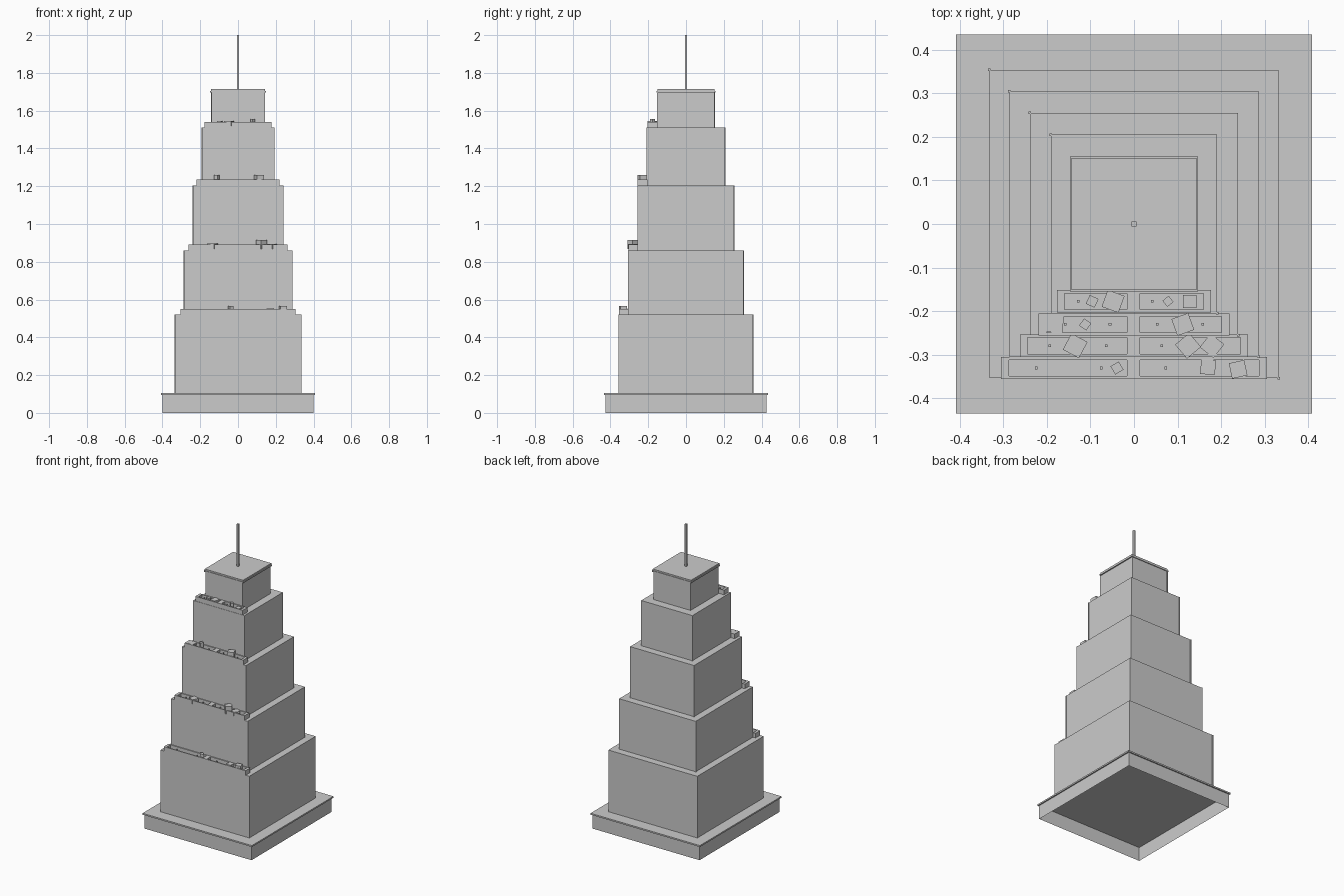
import bpy, bmesh, math
from mathutils import Matrix

if "Cube" in bpy.data.objects:
    bpy.data.objects.remove(bpy.data.objects["Cube"])

grey = bpy.data.materials.new("light_grey")
grey.diffuse_color = (0.6, 0.6, 0.6, 1)
grey.use_nodes = True
grey.node_tree.nodes["Principled BSDF"].inputs["Base Color"].default_value = grey.diffuse_color


def add_box(bm, x0, x1, y0, y1, z0, z1, turn=0, bottom=True):
    """Add a box to a bmesh, turned about its own upright axis."""
    m = (Matrix.Translation(((x0 + x1) / 2, (y0 + y1) / 2, (z0 + z1) / 2))
         @ Matrix.Rotation(math.radians(turn), 4, 'Z')
         @ Matrix.Diagonal((x1 - x0, y1 - y0, z1 - z0, 1)))
    verts = bmesh.ops.create_cube(bm, size=1, matrix=m)["verts"]
    if not bottom:
        faces = {f for v in verts for f in v.link_faces}
        low = [f for f in faces if all(abs(v.co.z - z0) < 1e-5 for v in f.verts)]
        bmesh.ops.delete(bm, geom=low, context='FACES_ONLY')


def finish(name, bm):
    me = bpy.data.meshes.new(name)
    bm.to_mesh(me)
    bm.free()
    me.materials.append(grey)
    ob = bpy.data.objects.new(name, me)
    bpy.context.collection.objects.link(ob)
    return ob


def block(name, hx, hy, z0, z1, bottom=True):
    bm = bmesh.new()
    add_box(bm, -hx, hx, -hy, hy, z0, z1, 0, bottom)
    return finish(name, bm)


# Plinth, open underneath, with a thin overhanging trim
block("plinth", 0.40, 0.427, 0, 0.094, bottom=False)
block("plinth_trim", 0.408, 0.435, 0.094, 0.104)

# Stepped tower tiers: half width, half depth, bottom, top
tiers = [(0.332, 0.354, 0.104, 0.52), (0.286, 0.305, 0.52, 0.86),
         (0.239, 0.255, 0.86, 1.205), (0.191, 0.205, 1.205, 1.51),
         (0.139, 0.150, 1.51, 1.697)]
for i, (hx, hy, z0, z1) in enumerate(tiers, 1):
    block(f"tier_{i}", hx, hy, z0, z1)
    # Slim strips on two opposite corners
    bm = bmesh.new()
    for s in (-1, 1):
        add_box(bm, s * hx - 0.003, s * hx + 0.003, -s * hy - 0.003, -s * hy + 0.003, z0, z1)
    finish(f"corner_strips_{i}", bm)

# Roof slab and mast
block("roof_trim", 0.147, 0.155, 1.697, 1.705)
block("roof_cap", 0.143, 0.151, 1.705, 1.715)
block("mast", 0.006, 0.006, 1.715, 2.0)

# Front terraces: half width, front y, back y, floor z,
# post positions, clutter boxes (x, y offset, size, turn, height)
terraces = [
    (0.305, -0.356, -0.305, 0.52, (-0.224, -0.075, 0.073),
     [(-0.039, 0, 0.022, 30, 0.046), (0.170, 0.002, 0.034, -6, 0.032),
      (0.239, -0.003, 0.036, 12, 0.046)]),
    (0.262, -0.305, -0.254, 0.86, (-0.193, -0.064, 0.064),
     [(-0.135, 0, 0.042, -28, 0.036), (0.124, 0, 0.042, 40, 0.056),
      (0.179, 0, 0.040, -38, 0.034)]),
    (0.219, -0.256, -0.205, 1.205, (-0.158, -0.055, 0.053, 0.158),
     [(-0.183, 0.002, 0.041, -5, 0.031), (-0.112, 0, 0.020, -35, 0.055),
      (0.112, 0, 0.041, 20, 0.055)]),
    (0.177, -0.203, -0.152, 1.51, (-0.128, 0.042),
     [(-0.096, 0, 0.022, -25, 0.034), (-0.048, 0, 0.041, -20, 0.036),
      (0.078, 0, 0.018, 40, 0.046), (0.128, 0, 0.030, 0, 0.027)]),
]
for i, (hx, yf, yb, z, posts, clutter) in enumerate(terraces, 1):
    top, t, end = z + 0.031, 0.007, 0.018
    yc = (yf + yb) / 2
    bm = bmesh.new()
    add_box(bm, -hx, hx, yf, yf + t, z, top)
    add_box(bm, -hx, hx, yb - t, yb, z, top)
    for x0, x1 in ((-hx, -hx + end), (-0.016, 0.014), (hx - end, hx)):
        add_box(bm, x0, x1, yf + t, yb - t, z, top)
    finish(f"terrace_parapet_{i}", bm)

    bm = bmesh.new()
    for x in posts:
        add_box(bm, x - 0.003, x + 0.003, yc - 0.003, yc + 0.003, z, z + 0.026)
    finish(f"terrace_posts_{i}", bm)

    bm = bmesh.new()
    for x, dy, s, turn, h in clutter:
        add_box(bm, x - s / 2, x + s / 2, yc + dy - s / 2, yc + dy + s / 2,
                z + 0.008, z + h, turn)
    finish(f"terrace_boxes_{i}", bm)
